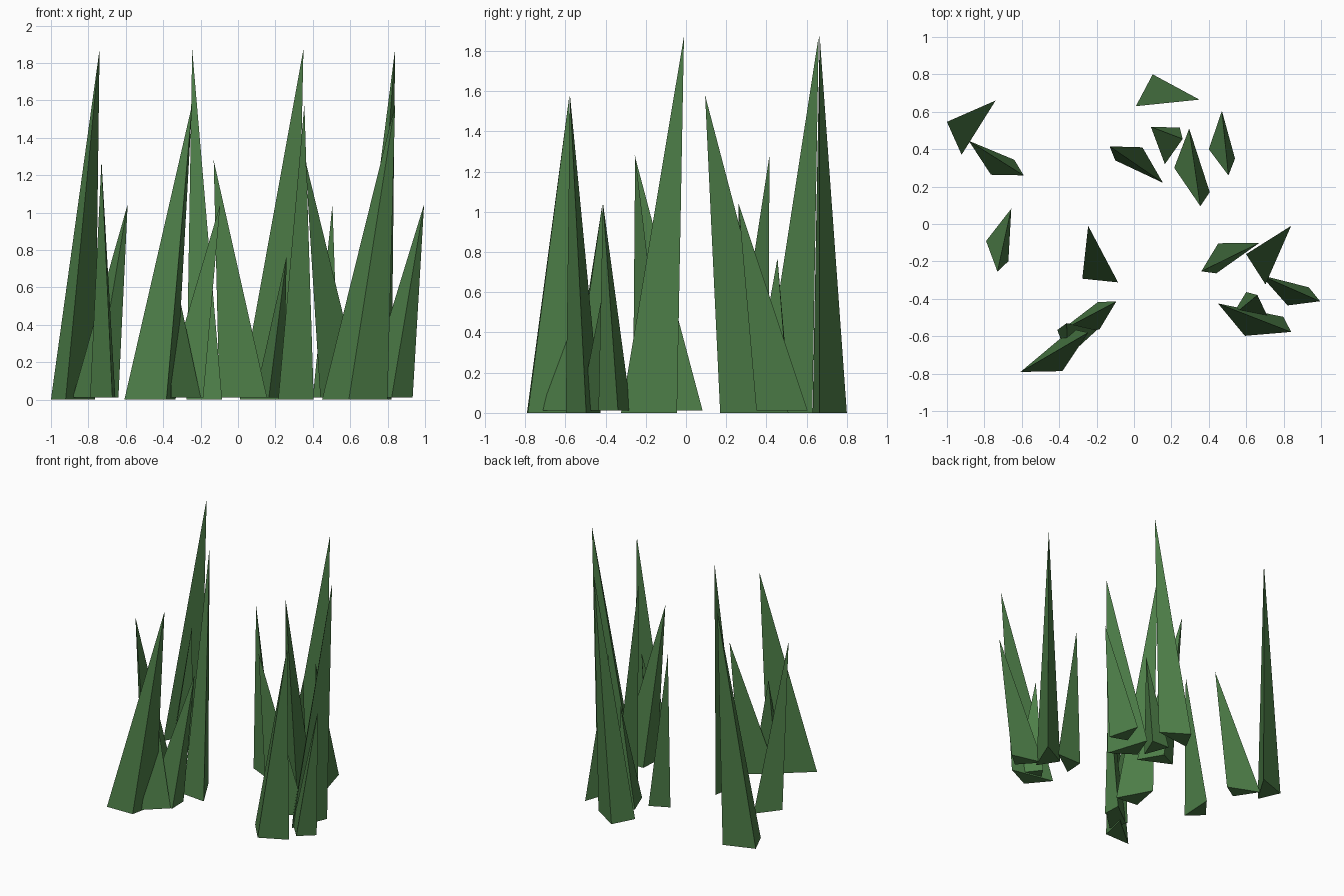
import bpy, bmesh
from math import radians
from mathutils import Matrix, Vector

if "Cube" in bpy.data.objects:
    bpy.data.objects.remove(bpy.data.objects["Cube"])

green = bpy.data.materials.new("grass_green")
green.diffuse_color = (0.075, 0.21, 0.065, 1)
green.use_nodes = True
green.node_tree.nodes["Principled BSDF"].inputs["Base Color"].default_value = green.diffuse_color

# Blade kinds: tip height, base height, three base corners relative to the tip
KINDS = {
    "tall":   (1.875, 0.0,   [(-.25, .135), (-.34, -.035), (-.04, 0)]),
    "high":   (1.58,  0.0,   [(-.06, .415), (-.14, .205), (.05, .075)]),
    "middle": (1.28,  0.012, [(.175, -.005), (.285, -.195), (.03, -.075)]),
    "low":    (1.045, 0.012, [(-.035, .345), (-.105, .14), (.035, .09)]),
    "short":  (0.77,  0.012, [(-.17, .065), (-.015, .06), (-.095, -.135)]),
}

# Tufts: turn of every blade, then tip position of each kind
TUFTS = [
    ("left_back", 52, {"tall": (-.74, .66), "low": (-.59, .26)}),
    ("right_back", 0, {"tall": (.35, .665), "high": (.355, .095), "middle": (-.13, .415),
                       "low": (.505, .26), "short": (.26, .455)}),
    ("left_front", 112, {"tall": (-.245, -.01), "high": (-.245, -.58), "middle": (-.73, -.255),
                         "low": (-.095, -.415), "short": (-.36, -.53)}),
    ("right_front", 60.5, {"tall": (.84, -.01), "high": (.84, -.577), "middle": (.36, -.253),
                           "low": (.995, -.413), "short": (.66, -.38)}),
]


def blade(name, kind, tip, turn):
    top, bottom, corners = KINDS[kind]
    bm = bmesh.new()
    rot = Matrix.Rotation(radians(turn), 3, 'Z')
    base = [bm.verts.new(rot @ Vector((x, y, bottom)) + Vector((*tip, 0))) for x, y in corners]
    peak = bm.verts.new((*tip, top))
    bm.faces.new(base)
    for i in range(3):
        bm.faces.new((base[i], base[(i + 1) % 3], peak))
    bmesh.ops.recalc_face_normals(bm, faces=bm.faces)
    mesh = bpy.data.meshes.new(name)
    bm.to_mesh(mesh)
    bm.free()
    mesh.materials.append(green)
    bpy.context.collection.objects.link(bpy.data.objects.new(name, mesh))


for tuft, turn, tips in TUFTS:
    for kind, tip in tips.items():
        blade(f"{tuft}_{kind}_grass_blade", kind, tip, turn)
